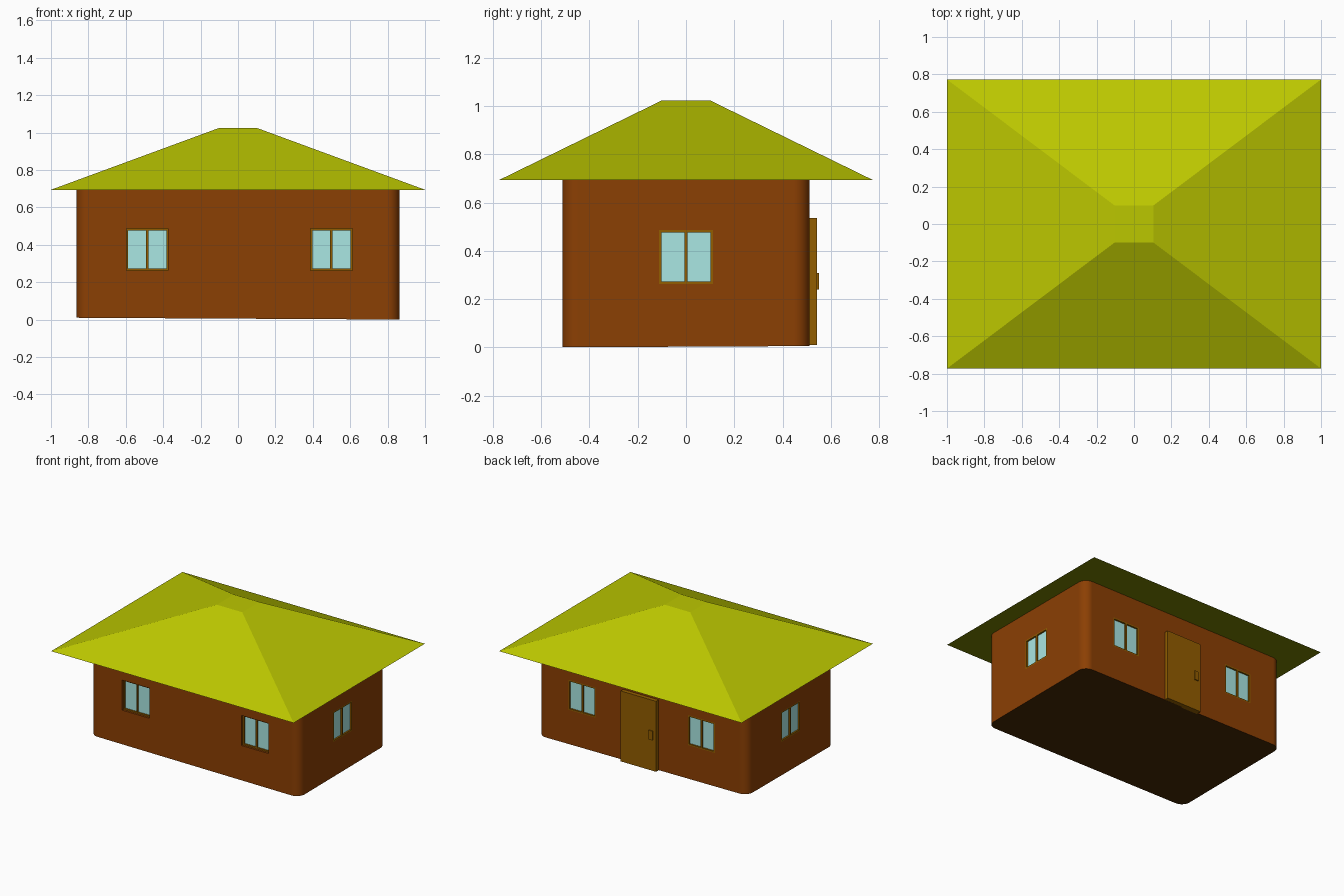
import bpy, bmesh, math
from mathutils import Matrix, Vector

if "Cube" in bpy.data.objects:
    bpy.data.objects.remove(bpy.data.objects["Cube"])


def material(name, rgb):
    m = bpy.data.materials.new(name)
    m.diffuse_color = (*rgb, 1)
    m.use_nodes = True
    m.node_tree.nodes["Principled BSDF"].inputs["Base Color"].default_value = m.diffuse_color
    return m


CLAY = material("clay brown", (0.26, 0.05, 0.001))
ROOF = material("olive roof", (0.50, 0.57, 0.0))
WOOD = material("golden wood", (0.29, 0.11, 0.0))
GLASS = material("pale glass", (0.40, 0.80, 0.77))
SOFFIT = material("dark olive underside", (0.18, 0.21, 0.0))
FLOOR = material("dark floor", (0.06, 0.02, 0.001))


def finish(name, bm, mat):
    bmesh.ops.recalc_face_normals(bm, faces=bm.faces)
    me = bpy.data.meshes.new(name)
    bm.to_mesh(me)
    bm.free()
    me.materials.append(mat)
    ob = bpy.data.objects.new(name, me)
    bpy.context.collection.objects.link(ob)
    return ob


def add_box(bm, lo, hi, frame=Matrix()):
    lo, hi = Vector(lo), Vector(hi)
    size = Matrix.Diagonal((*(hi - lo), 1))
    bmesh.ops.create_cube(bm, size=1, matrix=frame @ Matrix.Translation((lo + hi) / 2) @ size)


def boxes(name, mat, items, frames=(Matrix(),)):
    bm = bmesh.new()
    for frame in frames:
        for lo, hi in items:
            add_box(bm, lo, hi, frame)
    return finish(name, bm, mat)


def paint_underside(ob, mat, below):
    ob.data.materials.append(mat)
    for p in ob.data.polygons:
        if p.normal.z < -0.9 and p.center.z < below:
            p.material_index = len(ob.data.materials) - 1


# Walls: rounded rectangle extruded up, with a slightly uneven base
HX, HY, R, TOP, SEG = 0.863, 0.512, 0.065, 0.694, 8
bm = bmesh.new()
ring = []
for q, (sx, sy) in enumerate([(1, 1), (-1, 1), (-1, -1), (1, -1)]):
    for i in range(SEG + 1):
        a = math.pi / 2 * (q + i / SEG)
        x = sx * (HX - R) + R * math.cos(a)
        y = sy * (HY - R) + R * math.sin(a)
        ring.append(bm.verts.new((x, y, 0.0075 - 0.0055 * x + 0.005 * y)))
base = bm.faces.new(ring)
ext = bmesh.ops.extrude_face_region(bm, geom=[base], use_keep_orig=True)
for v in ext["geom"]:
    if isinstance(v, bmesh.types.BMVert):
        v.co.z = TOP
walls = finish("walls", bm, CLAY)

# Window placements: local x along the wall, local -y pointing outward
WZ = 0.374
spots = {}
for label, x in (("left", -0.485), ("right", 0.499)):
    spots["front_" + label] = Matrix.Translation((x, -HY, WZ))
    spots["back_" + label] = Matrix.Translation((x, HY, WZ)) @ Matrix.Rotation(math.pi, 4, 'Z')
spots["right_side"] = Matrix.Translation((HX, 0, WZ)) @ Matrix.Rotation(math.pi / 2, 4, 'Z')
spots["left_side"] = Matrix.Translation((-HX, 0, WZ)) @ Matrix.Rotation(-math.pi / 2, 4, 'Z')

# Pockets cut into the walls
W = 0.112
cutter = boxes("window_cutter", CLAY, [((-W, -0.05, -W), (W, 0.04, W))], spots.values())
cutter.hide_render = True
bpy.context.view_layer.objects.active = walls
walls.select_set(True)
mod = walls.modifiers.new("pockets", 'BOOLEAN')
mod.operation, mod.solver, mod.object = 'DIFFERENCE', 'EXACT', cutter
bpy.ops.object.modifier_apply(modifier=mod.name)
bpy.data.objects.remove(cutter)
bpy.ops.object.shade_smooth_by_angle(angle=math.radians(30))
wn = walls.modifiers.new("even_shading", 'WEIGHTED_NORMAL')
wn.keep_sharp = True
paint_underside(walls, FLOOR, 0.1)

# Windows: thin frame, centre bar and two panes, all set back in the pocket
T = 0.010
for name, m in spots.items():
    F0, P0 = (0.015, 0.025) if "front" in name else (0.0, 0.012)
    F1 = 0.04
    boxes(name + "_window_frame", WOOD, [
        ((-W, F0, -W), (-W + T, F1, W)),
        ((W - T, F0, -W), (W, F1, W)),
        ((-W + T, F0, W - T), (W - T, F1, W)),
        ((-W + T, F0, -W), (W - T, F1, -W + T)),
        ((-0.006, F0, -W + T), (0.006, F1, W - T))], [m])
    boxes(name + "_window_panes", GLASS, [
        ((-W + T, P0, -W + T), (-0.006, P0 + 0.008, W - T)),
        ((0.006, P0, -W + T), (W - T, P0 + 0.008, W - T))], [m])

# Door and handle on the back wall
boxes("door", WOOD, [((-0.133, HY - 0.01, 0.01), (0.158, 0.543, 0.535))])
boxes("door_handle", WOOD, [((-0.108, 0.54, 0.24), (-0.076, 0.551, 0.308))])

# Hipped roof with a small flat top
bm = bmesh.new()
add_box(bm, (-1, -0.773, TOP), (1, 0.773, 1.023))
for v in bm.verts:
    if v.co.z > 0.9:
        v.co.x = math.copysign(0.105, v.co.x)
        v.co.y = math.copysign(0.1, v.co.y)
roof = finish("roof", bm, ROOF)
paint_underside(roof, SOFFIT, 0.8)
